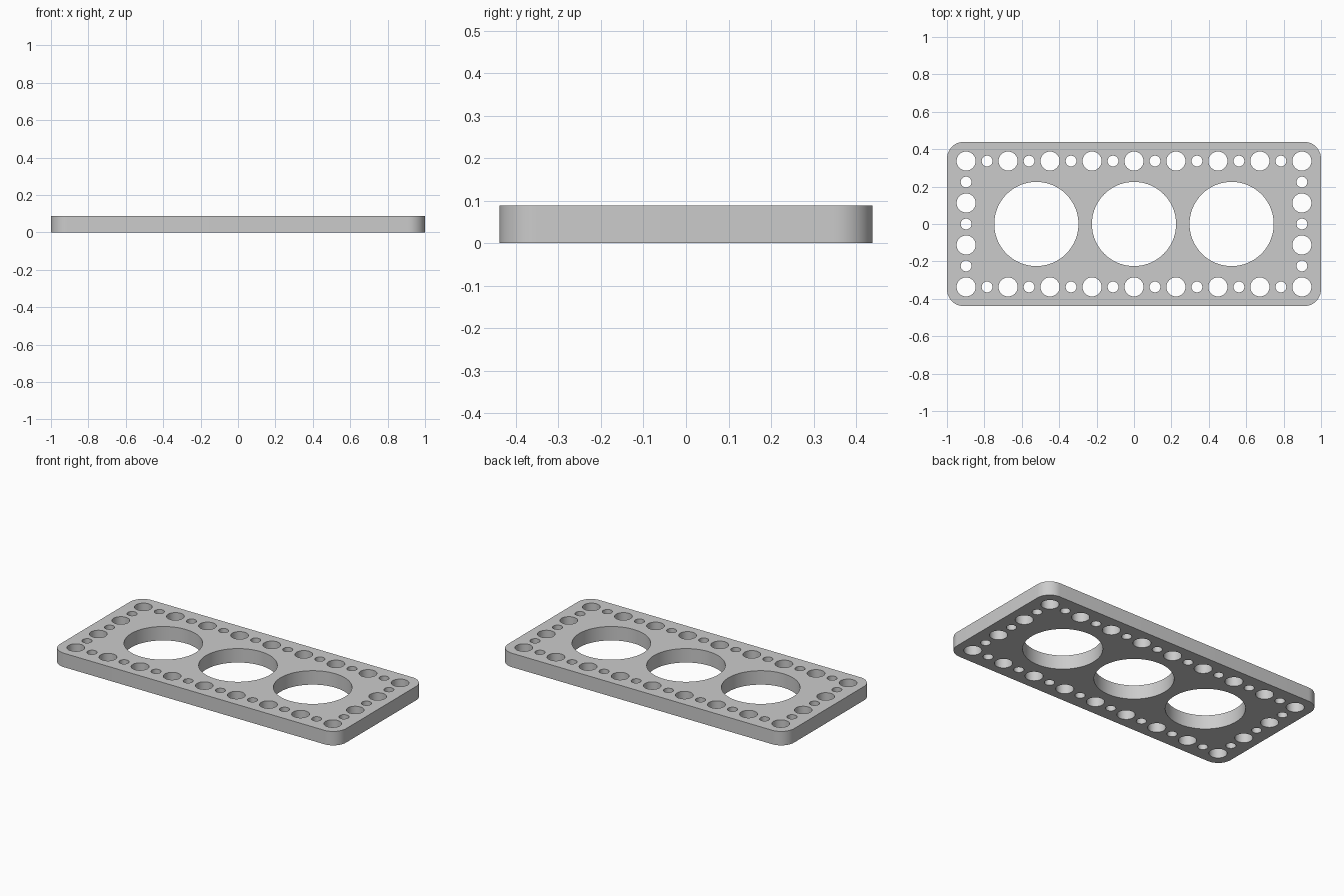
import bpy
import bmesh
from math import cos, sin, pi, radians

default = bpy.data.objects.get("Cube")
if default:
    bpy.data.objects.remove(default, do_unlink=True)

HALF_X, HALF_Y, HEIGHT = 1.0, 0.439, 0.088
CORNER = 0.09
PITCH = 0.2244
BIG_R, LARGE_R, SMALL_R = 0.225, 0.051, 0.029


def arc(cx, cy, r, start, sweep, steps):
    return [(cx + r * cos(start + sweep * i / steps),
             cy + r * sin(start + sweep * i / steps)) for i in range(steps + 1)]


def circle(cx, cy, r, steps):
    return arc(cx, cy, r, 0, 2 * pi, steps)[:-1]


# Rounded outline
outline = []
for i, (sx, sy) in enumerate([(1, 1), (-1, 1), (-1, -1), (1, -1)]):
    outline += arc(sx * (HALF_X - CORNER), sy * (HALF_Y - CORNER),
                   CORNER, i * pi / 2, pi / 2, 12)
loops = [outline]

# Three big openings
for x in (-0.522, 0, 0.522):
    loops.append(circle(x, 0, BIG_R, 96))

# Border of alternating large and small holes on a half-pitch lattice
for i in range(-8, 9):
    for j in range(-3, 4):
        if abs(i) == 8 or abs(j) == 3:
            large = i % 2 == 0 and j % 2 != 0
            loops.append(circle(i * PITCH / 2, j * PITCH / 2,
                                LARGE_R if large else SMALL_R,
                                40 if large else 28))

# Filled and extruded profile
curve = bpy.data.curves.new("perforated_plate", "CURVE")
curve.dimensions = "2D"
curve.fill_mode = "BOTH"
curve.extrude = HEIGHT / 2
for loop in loops:
    spline = curve.splines.new("POLY")
    spline.points.add(len(loop) - 1)
    for point, (x, y) in zip(spline.points, loop):
        point.co = (x, y, 0, 1)
    spline.use_cyclic_u = True

plate = bpy.data.objects.new("perforated_plate", curve)
bpy.context.collection.objects.link(plate)
bpy.ops.object.select_all(action="DESELECT")
plate.select_set(True)
bpy.context.view_layer.objects.active = plate
bpy.ops.object.convert(target="MESH")
plate = bpy.context.object

# Weld the caps to the walls and rest the plate on the ground
bm = bmesh.new()
bm.from_mesh(plate.data)
bmesh.ops.remove_doubles(bm, verts=bm.verts, dist=0.0001)
bmesh.ops.recalc_face_normals(bm, faces=bm.faces)
bmesh.ops.translate(bm, verts=bm.verts, vec=(0, 0, HEIGHT / 2))
bm.to_mesh(plate.data)
bm.free()
bpy.ops.object.shade_smooth_by_angle(angle=radians(30))

# Plain grey metal
grey = bpy.data.materials.new("plain_grey")
grey.use_nodes = True
colour = (0.6, 0.6, 0.6, 1)
grey.diffuse_color = colour
grey.node_tree.nodes["Principled BSDF"].inputs["Base Color"].default_value = colour
plate.data.materials.clear()
plate.data.materials.append(grey)
